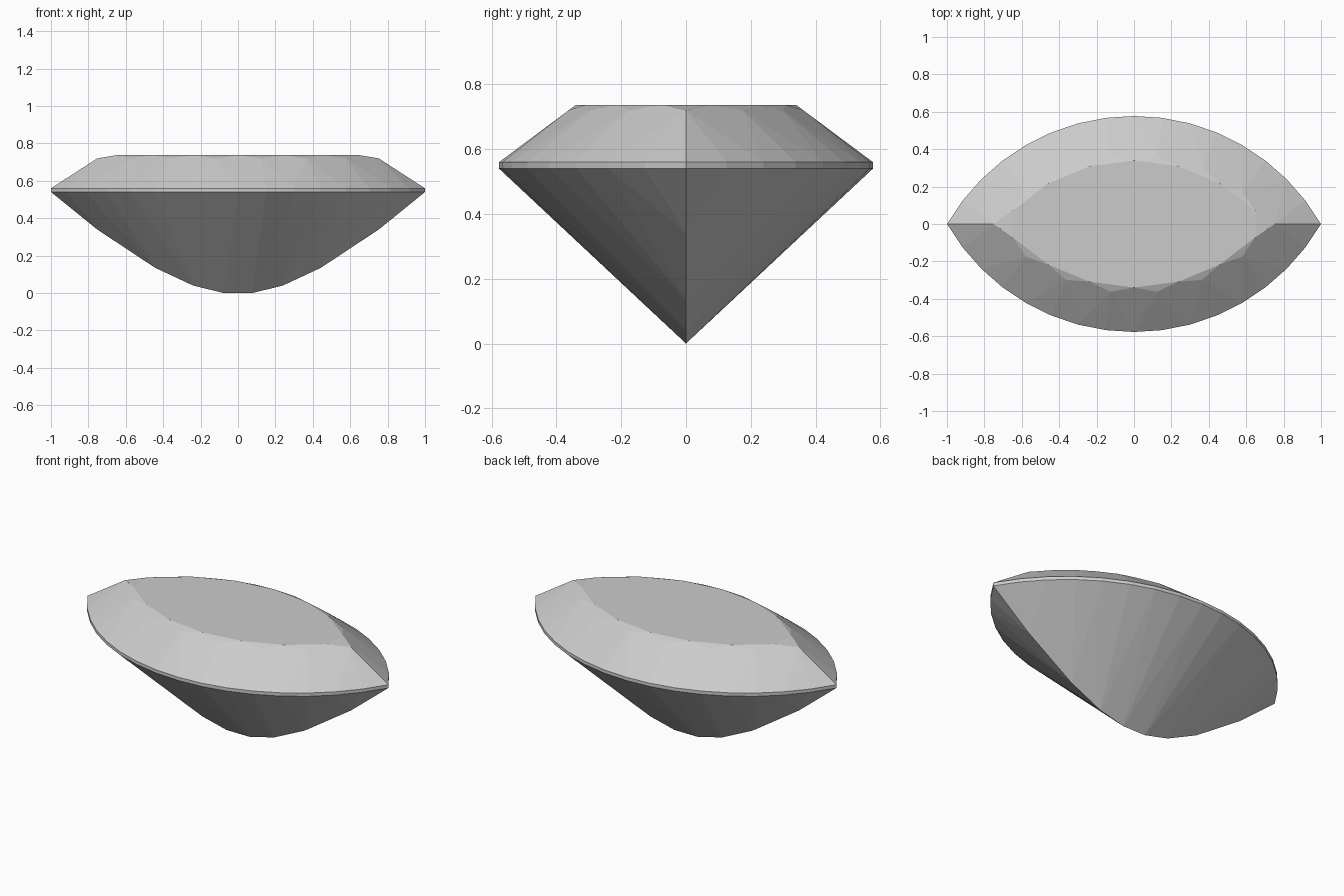
import bpy
import bmesh
from math import sin, cos, tan, radians
from mathutils import Vector

if "Cube" in bpy.data.objects:
    bpy.data.objects.remove(bpy.data.objects["Cube"])

# Marquise outline: two 120 degree arcs, each split into 16 steps
STEP = radians(7.5)
HALF = 8
WIDTH = tan(radians(30))        # half depth, also the offset of each arc centre
RADIUS = 2 * WIDTH
TABLE_RADIUS = 0.917
GIRDLE_LOW, GIRDLE_HIGH, TOP = 0.54, 0.56, 0.737
MIDDLE = Vector((0, 0, 0.5))

gem_grey = bpy.data.materials.new("gem_grey")
gem_grey.use_nodes = True
gem_grey.diffuse_color = (0.6, 0.6, 0.6, 1)
gem_grey.node_tree.nodes["Principled BSDF"].inputs["Base Color"].default_value = (0.6, 0.6, 0.6, 1)


def arc(k, r, z):
    """Point on the back arc at step k and radius r from the arc centre."""
    return Vector((r * sin(k * STEP), r * cos(k * STEP) - WIDTH, z))


def low(k):
    return arc(k, RADIUS, GIRDLE_LOW)


def high(k):
    return arc(k, RADIUS, GIRDLE_HIGH)


def table(k):
    return arc(k, TABLE_RADIUS, TOP)


def star(k):
    """Outer tip of a star facet, lying on the planes of the main crown facets."""
    r = 0.948
    slope = (TOP - GIRDLE_HIGH) / (RADIUS - TABLE_RADIUS)
    return arc(k, r, GIRDLE_HIGH + slope * (RADIUS - r * cos(STEP)))


def keel(k):
    """Point of the bottom ridge, where the main pavilion facets meet."""
    r = WIDTH / cos(k * STEP)
    slope = GIRDLE_LOW / WIDTH
    return arc(k, r, GIRDLE_LOW - slope * (RADIUS - r * cos(STEP)))


def part(name, faces, mirrored=True):
    """Make a flat shaded object from corner lists, repeated on the front side."""
    bm = bmesh.new()
    for side in ((1, -1) if mirrored else (1,)):
        for corners in faces:
            face = bm.faces.new([bm.verts.new((p.x, p.y * side, p.z)) for p in corners])
            face.normal_update()
            if face.normal.dot(face.calc_center_median() - MIDDLE) < 0:
                face.normal_flip()
    bmesh.ops.remove_doubles(bm, verts=bm.verts, dist=0.0005)
    mesh = bpy.data.meshes.new(name)
    bm.to_mesh(mesh)
    bm.free()
    mesh.materials.append(gem_grey)
    obj = bpy.data.objects.new(name, mesh)
    bpy.context.collection.objects.link(obj)


mains = range(2 - HALF, HALF, 2)
tips = range(1 - HALF, HALF, 2)

# Flat table on top
back_edge = [table(k) for k in mains]
front_edge = [Vector((p.x, -p.y, p.z)) for p in reversed(back_edge)]
part("table", [back_edge + front_edge], mirrored=False)

# Crown: kites, girdle triangles and star triangles
crown = [[high(k), star(k + 1), table(k), star(k - 1)] for k in mains]
for k in tips:
    crown += [[high(k - 1), high(k), star(k)], [high(k), high(k + 1), star(k)]]
    if abs(k) < HALF - 1:
        crown.append([table(k - 1), star(k), table(k + 1)])
part("crown", crown)

# Star triangles at the two pointed ends
ends = []
for s in (-1, 1):
    a, tip = table(s * (HALF - 2)), star(s * (HALF - 1))
    ends.append([a, Vector((tip.x, 0, tip.z)), Vector((a.x, -a.y, a.z))])
part("end_stars", ends, mirrored=False)

# Thin girdle band
part("girdle", [[low(k), low(k + 1), high(k + 1), high(k)] for k in range(-HALF, HALF)])

# Pavilion: main facets down to the keel, with girdle triangles between
pavilion = [[low(k), keel(k - 1), keel(k + 1)] for k in mains]
for k in tips:
    pavilion += [[low(k - 1), low(k), keel(k)], [low(k), low(k + 1), keel(k)]]
part("pavilion", pavilion)
